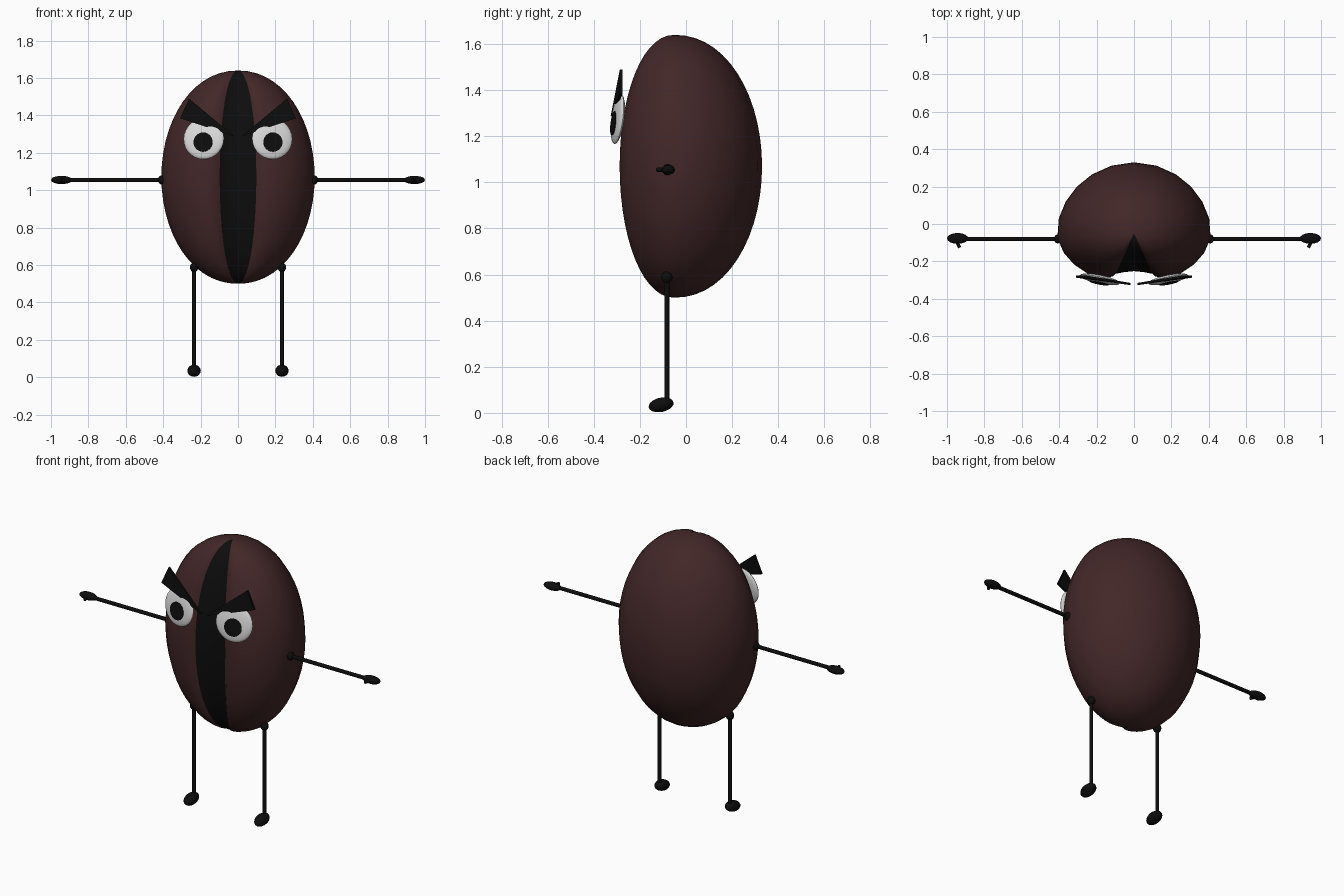
import bpy, bmesh, math
from mathutils import Vector, Matrix

if "Cube" in bpy.data.objects:
    bpy.data.objects.remove(bpy.data.objects["Cube"])


def material(name, rgb):
    m = bpy.data.materials.new(name)
    m.diffuse_color = (*rgb, 1)
    m.use_nodes = True
    m.node_tree.nodes["Principled BSDF"].inputs["Base Color"].default_value = m.diffuse_color
    return m


BROWN = material("dark brown", (0.055, 0.020, 0.021))
BLACK = material("black", (0.004, 0.004, 0.004))
WHITE = material("eye white", (0.72, 0.72, 0.72))


def finish(name, bm, mats, angle=40):
    bmesh.ops.recalc_face_normals(bm, faces=bm.faces[:])
    me = bpy.data.meshes.new(name)
    bm.to_mesh(me)
    bm.free()
    for m in mats:
        me.materials.append(m)
    ob = bpy.data.objects.new(name, me)
    bpy.context.collection.objects.link(ob)
    bpy.context.view_layer.objects.active = ob
    ob.select_set(True)
    bpy.ops.object.shade_smooth_by_angle(angle=math.radians(angle))
    ob.select_set(False)
    return ob


def ball(name, loc, radii, mat, tilt=0):
    bm = bmesh.new()
    bmesh.ops.create_uvsphere(bm, u_segments=16, v_segments=10, radius=1)
    bm.transform(Matrix.Translation(loc) @ Matrix.Rotation(tilt, 4, 'X')
                 @ Matrix.Diagonal((*radii, 1)))
    return finish(name, bm, [mat])


def rod(name, a, b, r, mat, segs=10):
    a, b = Vector(a), Vector(b)
    d = b - a
    bm = bmesh.new()
    bmesh.ops.create_cone(bm, cap_ends=True, segments=segs, radius1=r, radius2=r, depth=d.length)
    bm.transform(Matrix.Translation((a + b) / 2) @ d.to_track_quat('Z', 'Y').to_matrix().to_4x4())
    return finish(name, bm, [mat])


# Bean body: half cross-section (front groove to back), mirrored and scaled up the height
half = [(0, -.252), (.05, -.257), (.098, -.266), (.115, -.281), (.17, -.288), (.25, -.264),
        (.32, -.217), (.375, -.155), (.41, -.075), (.402, .03), (.365, .12), (.305, .2),
        (.225, .265), (.12, .312), (0, .33)]
section = half + [(-x, y) for x, y in half[-2:0:-1]]
n, rings, pole_y, mid_z, half_h = len(section), 28, -.05, 1.07, .57
bm = bmesh.new()
loops = []
for i in range(1, rings):
    t = math.pi * i / rings
    k = math.sin(t) ** .95
    z = mid_z - half_h * math.cos(t)
    loops.append([bm.verts.new((x * k, pole_y + (y - pole_y) * k, z)) for x, y in section])
bottom = bm.verts.new((0, pole_y, mid_z - half_h))
top = bm.verts.new((0, pole_y, mid_z + half_h))
for j in range(n):
    j2 = (j + 1) % n
    strip = [bm.faces.new((a[j], a[j2], b[j2], b[j])) for a, b in zip(loops, loops[1:])]
    strip.append(bm.faces.new((bottom, loops[0][j2], loops[0][j])))
    strip.append(bm.faces.new((top, loops[-1][j], loops[-1][j2])))
    if j in (0, 1, n - 2, n - 1):          # central groove
        for f in strip:
            f.material_index = 1
finish("bean_body", bm, [BROWN, BLACK], 60)

for s, side in ((-1, "left"), (1, "right")):
    # Eye: tilted rounded disc with a thin pupil plate
    eye = Vector((s * .183, -.296, 1.275))
    normal = Vector((s * .2, -1, .13)).normalized()
    bm = bmesh.new()
    bmesh.ops.create_uvsphere(bm, u_segments=28, v_segments=12, radius=1)
    bm.transform(Matrix.Translation(eye) @ normal.to_track_quat('Z', 'Y').to_matrix().to_4x4()
                 @ Matrix.Diagonal((.11, .11, .019, 1)))
    finish("eye_" + side, bm, [WHITE])
    p = eye + Vector((0, 0, -.02)) + normal * .014
    rod("pupil_" + side, p, p + normal * .008, .052, BLACK, 24)

    # Brow: thin slanted triangle
    bm = bmesh.new()
    tri = [(.018, -.327, 1.287), (.262, -.287, 1.49), (.31, -.287, 1.385)]
    front = [bm.verts.new((s * x, y, z)) for x, y, z in tri]
    back = [bm.verts.new((s * x, y + .012, z)) for x, y, z in tri]
    bm.faces.new(front)
    bm.faces.new(back)
    for i in range(3):
        j = (i + 1) % 3
        bm.faces.new((front[i], front[j], back[j], back[i]))
    finish("brow_" + side, bm, [BLACK], 20)

    # Arm and hand
    ball("shoulder_" + side, (s * .408, -.08, 1.055), (.02, .024, .024), BLACK)
    rod("arm_" + side, (s * .4, -.08, 1.055), (s * .91, -.08, 1.055), .011, BLACK)
    ball("hand_" + side, (s * .943, -.077, 1.055), (.057, .029, .022), BLACK)
    rod("thumb_" + side, (s * .95, -.09, 1.055), (s * .932, -.126, 1.055), .009, BLACK)

    # Leg and foot
    ball("hip_" + side, (s * .235, -.083, .588), (.022, .024, .026), BLACK)
    rod("leg_" + side, (s * .235, -.083, .59), (s * .235, -.083, .04), .011, BLACK)
    ball("foot_" + side, (s * .235, -.108, .035), (.036, .055, .031), BLACK, .2)
